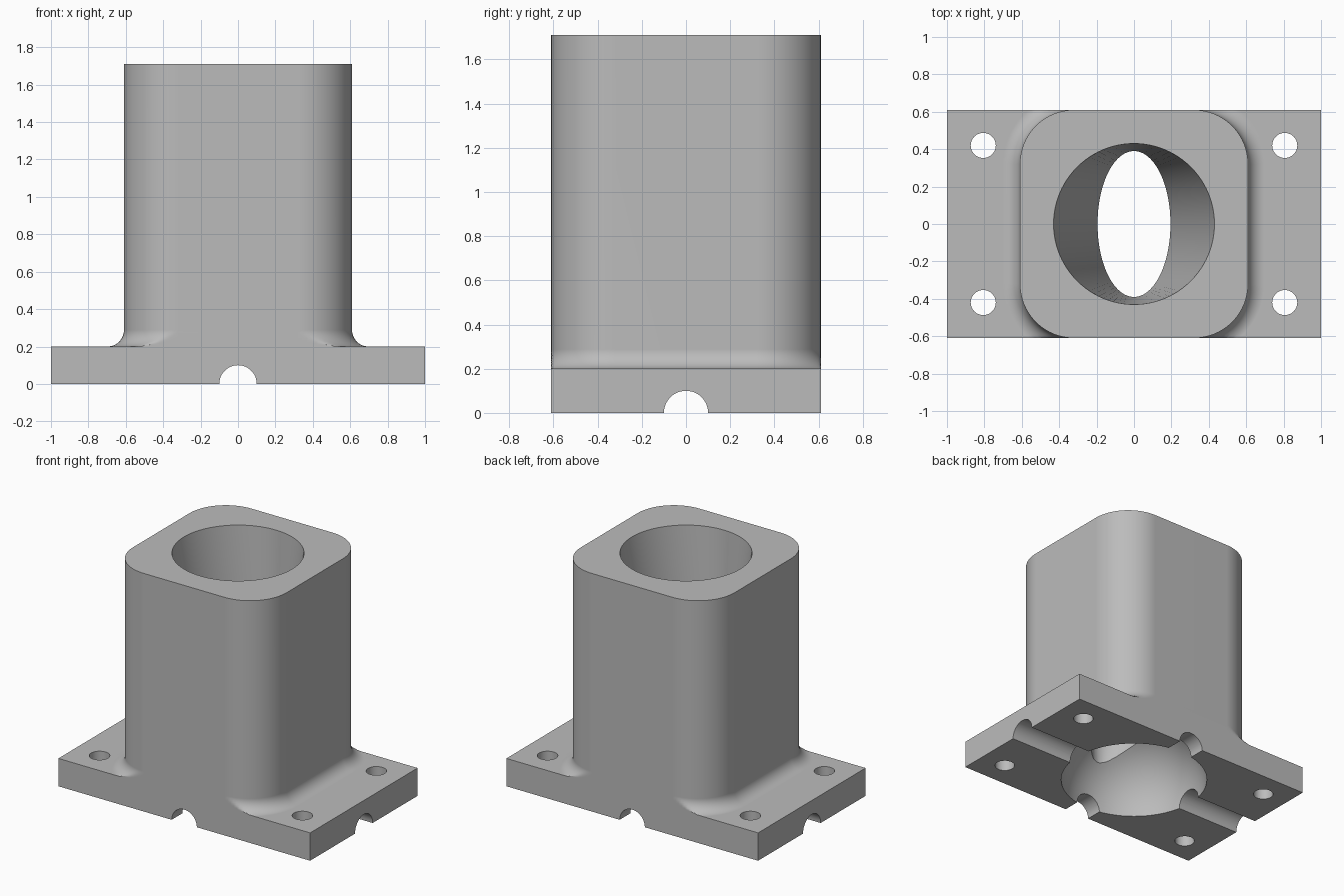
import bpy, bmesh, math
from mathutils import Matrix

cube = bpy.data.objects.get("Cube")
if cube:
    bpy.data.objects.remove(cube, do_unlink=True)

HALF = 0.61      # half width of the column and half depth of the plate
CORNER = 0.29    # column corner radius
PLATE = 0.2      # plate thickness
TOP = 1.71
FILLET = 0.088

grey = bpy.data.materials.new("light grey")
grey.use_nodes = True
grey.diffuse_color = (0.5, 0.5, 0.5, 1)
grey.node_tree.nodes["Principled BSDF"].inputs["Base Color"].default_value = (0.5, 0.5, 0.5, 1)


def make(name, bm):
    bmesh.ops.recalc_face_normals(bm, faces=bm.faces)
    mesh = bpy.data.meshes.new(name)
    bm.to_mesh(mesh)
    bm.free()
    mesh.materials.append(grey)
    obj = bpy.data.objects.new(name, mesh)
    bpy.context.collection.objects.link(obj)
    return obj


def loft(name, rings):
    """Skin a stack of equal-length rings and cap both ends."""
    bm = bmesh.new()
    loops = [[bm.verts.new(p) for p in ring] for ring in rings]
    n = len(loops[0])
    for a, b in zip(loops, loops[1:]):
        for i in range(n):
            j = (i + 1) % n
            bm.faces.new((a[i], a[j], b[j], b[i]))
    bm.faces.new(loops[0])
    bm.faces.new(loops[-1])
    return make(name, bm)


def rounded_ring(offset, z, steps=20):
    """Rounded square grown by offset, held flush with the plate's front and back."""
    points = []
    inner = HALF - CORNER
    for k, (sx, sy) in enumerate([(1, 1), (-1, 1), (-1, -1), (1, -1)]):
        for i in range(steps + 1):
            a = math.pi / 2 * (k + i / steps)
            x = sx * inner + (CORNER + offset) * math.cos(a)
            y = sy * inner + (CORNER + offset) * math.sin(a)
            points.append((x, max(-HALF, min(HALF, y)), z))
    return points


def ellipse_ring(rx, ry, z, n=96):
    return [(rx * math.cos(math.tau * i / n), ry * math.sin(math.tau * i / n), z)
            for i in range(n)]


def cylinder(name, radius, length, matrix, segments=48):
    bm = bmesh.new()
    bmesh.ops.create_cone(bm, cap_ends=True, segments=segments, radius1=radius,
                          radius2=radius, depth=length, matrix=matrix)
    return make(name, bm)


def boolean(target, tool, operation):
    """Apply a boolean and discard the tool object."""
    tool.hide_render = True
    mod = target.modifiers.new(operation.lower(), 'BOOLEAN')
    mod.operation = operation
    mod.solver = 'EXACT'
    mod.object = tool
    bpy.context.view_layer.objects.active = target
    bpy.ops.object.modifier_apply(modifier=mod.name)
    bpy.data.objects.remove(tool, do_unlink=True)


# Base plate
bm = bmesh.new()
bmesh.ops.create_cube(bm, size=1, matrix=Matrix.Translation((0, 0, PLATE / 2))
                      @ Matrix.Diagonal((2, 2 * HALF, PLATE, 1)))
bracket = make("flanged_column", bm)

# Column with a concave fillet flaring onto the plate
rings = [rounded_ring(FILLET, PLATE / 2)]
for i in range(13):
    a = math.pi / 2 * i / 12
    rings.append(rounded_ring(FILLET * (1 - math.sin(a)), PLATE + FILLET * (1 - math.cos(a))))
rings.append(rounded_ring(0, TOP))
boolean(bracket, loft("column", rings), 'UNION')

# Bore: round at the top, narrowing to an upright ellipse above the dome
bore = loft("bore", [ellipse_ring(0.195, 0.39, 0.2), ellipse_ring(0.195, 0.39, 0.48),
                     ellipse_ring(0.43, 0.43, TOP), ellipse_ring(0.43, 0.43, TOP + 0.1)])
boolean(bracket, bore, 'DIFFERENCE')

# Domed hollow under the plate
bm = bmesh.new()
bmesh.ops.create_uvsphere(bm, u_segments=72, v_segments=36, radius=0.5)
boolean(bracket, make("dome", bm), 'DIFFERENCE')

# Half-round grooves across the underside, both ways
for axis in ('X', 'Y'):
    groove = cylinder("groove", 0.1, 3, Matrix.Rotation(math.pi / 2, 4, axis))
    boolean(bracket, groove, 'DIFFERENCE')

# Bolt holes
for sx in (-1, 1):
    for sy in (-1, 1):
        hole = cylinder("bolt_hole", 0.067, 1, Matrix.Translation((sx * 0.806, sy * 0.42, 0)))
        boolean(bracket, hole, 'DIFFERENCE')

# Smooth curved walls, crisp edges
bpy.ops.object.select_all(action='DESELECT')
bracket.select_set(True)
bpy.context.view_layer.objects.active = bracket
bpy.ops.object.shade_smooth_by_angle(angle=math.radians(30))
normals = bracket.modifiers.new("weighted normals", 'WEIGHTED_NORMAL')
normals.keep_sharp = True
